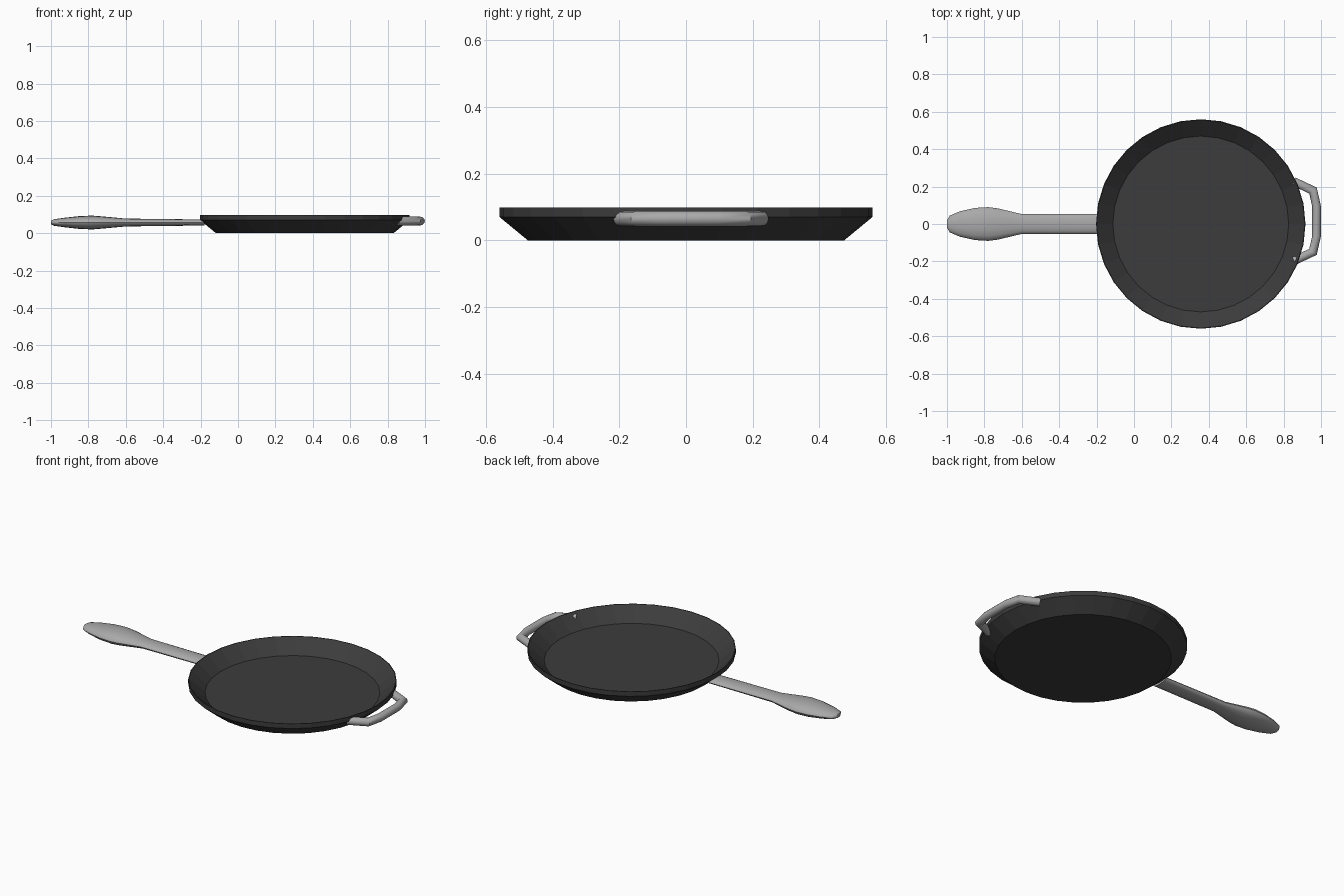
import bpy
import bmesh
import math
from mathutils import Vector

cube = bpy.data.objects.get("Cube")
if cube:
    bpy.data.objects.remove(cube, do_unlink=True)


def material(name, value):
    mat = bpy.data.materials.new(name)
    mat.use_nodes = True
    color = (value, value, value, 1.0)
    mat.diffuse_color = color
    mat.node_tree.nodes["Principled BSDF"].inputs["Base Color"].default_value = color
    return mat


IRON = material("dark iron", 0.045)
STEEL = material("grey steel", 0.4)


def finish(bm, name, mat, smooth=False):
    bmesh.ops.recalc_face_normals(bm, faces=bm.faces)
    mesh = bpy.data.meshes.new(name)
    bm.to_mesh(mesh)
    bm.free()
    mesh.materials.append(mat)
    obj = bpy.data.objects.new(name, mesh)
    bpy.context.collection.objects.link(obj)
    if smooth:
        bpy.ops.object.select_all(action="DESELECT")
        obj.select_set(True)
        bpy.context.view_layer.objects.active = obj
        bpy.ops.object.shade_smooth_by_angle(angle=math.radians(40))
    return obj


def skin(rings_of_points):
    """Bridge successive closed rings and cap both ends."""
    bm = bmesh.new()
    rings = [[bm.verts.new(p) for p in ring] for ring in rings_of_points]
    n = len(rings[0])
    for a, b in zip(rings, rings[1:]):
        for i in range(n):
            j = (i + 1) % n
            bm.faces.new((a[i], a[j], b[j], b[i]))
    bm.faces.new(rings[0])
    bm.faces.new(rings[-1])
    return bm


def ring(center, side, up, sides):
    angles = [math.tau * i / sides for i in range(sides)]
    return [center + side * math.cos(a) + up * math.sin(a) for a in angles]


X, Y, Z = Vector((1, 0, 0)), Vector((0, 1, 0)), Vector((0, 0, 1))

# Pan: outer wall up to the rim, then back down the inside to the floor
pan_profile = [(0.475, 0), (0.56, 0.07), (0.56, 0.098), (0.556, 0.098), (0.47, 0.023)]
pan = skin([ring(Vector((0.357, 0, z)), X * r, Y * r, 32) for r, z in pan_profile])
finish(pan, "pan_body", IRON)

# Long handle: x, half width, half height
grip = [(-1.0, 0.02, 0.01), (-0.985, 0.045, 0.017), (-0.93, 0.068, 0.025),
        (-0.85, 0.086, 0.034), (-0.78, 0.09, 0.037), (-0.73, 0.084, 0.033),
        (-0.6, 0.053, 0.021), (-0.18, 0.053, 0.016)]
handle = skin([ring(Vector((x, 0, 0.057)), Y * w, Z * h, 16) for x, w, h in grip])
finish(handle, "long_handle", STEEL, smooth=True)

# Helper handle: round bar bent around the far side, mirrored about its middle
half = [(0.855, 0.212), (0.957, 0.164), (0.976, 0.08)]
path = [Vector((x, 0.015 + s * y, 0.065))
        for s, pts in ((1, half), (-1, half[::-1])) for x, y in pts]
rings = []
for i, p in enumerate(path):
    before = (p - path[max(i - 1, 0)]).normalized()
    after = (path[min(i + 1, len(path) - 1)] - p).normalized()
    tangent = (before + after).normalized()
    miter = 1 / max(tangent.dot(after), tangent.dot(before))
    rings.append(ring(p, tangent.cross(Z) * 0.023 * miter, Z * 0.023, 12))
finish(skin(rings), "helper_handle", STEEL, smooth=True)
